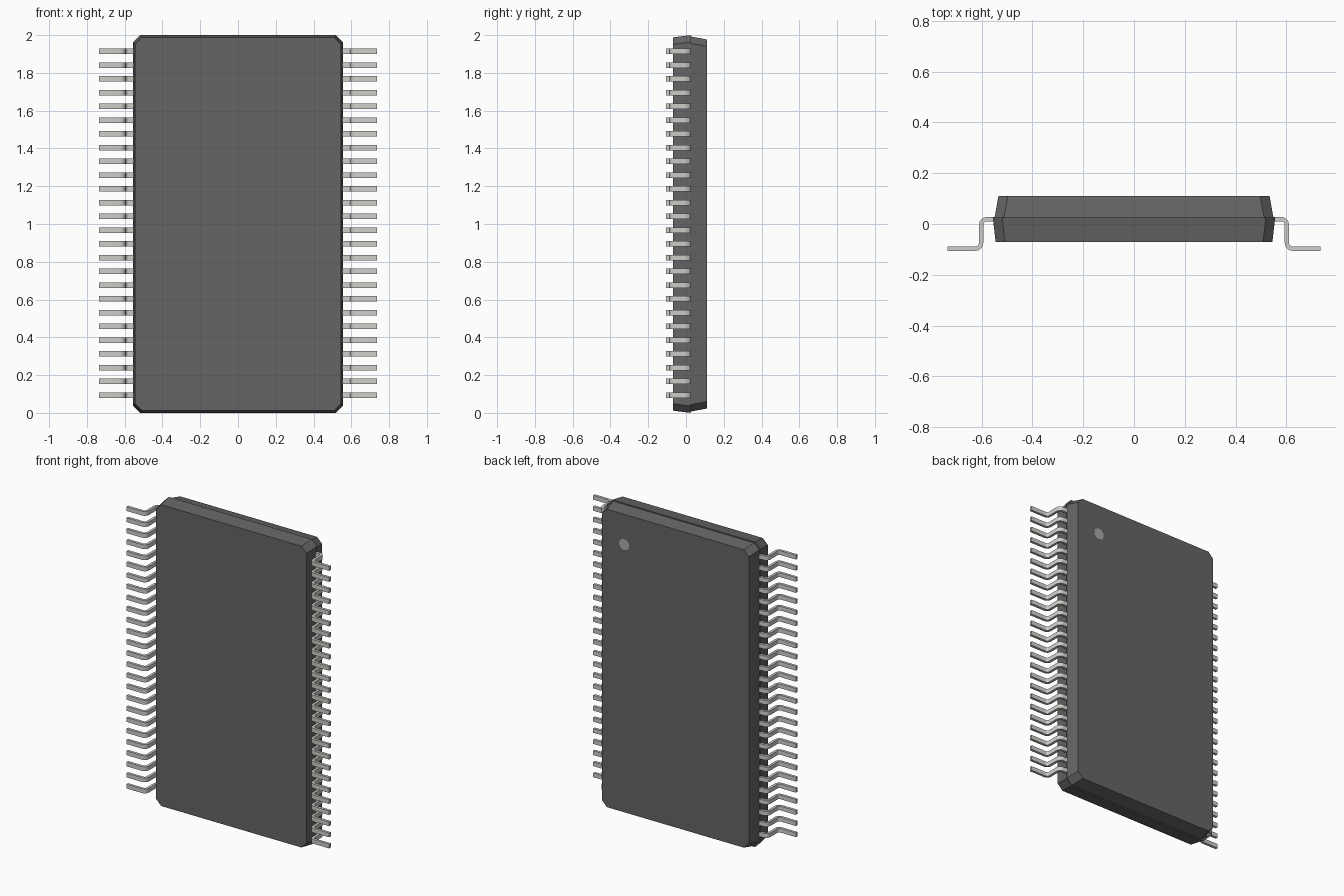
import bpy, bmesh, math
from mathutils import Vector

if "Cube" in bpy.data.objects:
    bpy.data.objects.remove(bpy.data.objects["Cube"])

ZC = 1.0  # mid height of the package


def material(name, c):
    m = bpy.data.materials.new(name)
    m.diffuse_color = (*c, 1)
    m.use_nodes = True
    m.node_tree.nodes["Principled BSDF"].inputs["Base Color"].default_value = m.diffuse_color
    return m


dark = material("dark_resin", (0.13, 0.13, 0.13))
metal = material("tin", (0.62, 0.62, 0.59))
mark = material("mark_grey", (0.4, 0.4, 0.38))


def finish(name, bm, mat):
    bmesh.ops.recalc_face_normals(bm, faces=bm.faces)
    me = bpy.data.meshes.new(name)
    bm.to_mesh(me)
    bm.free()
    ob = bpy.data.objects.new(name, me)
    bpy.context.collection.objects.link(ob)
    me.materials.append(mat)
    return ob


def ring(bm, y, hx, hz, c):
    # chamfered rectangle facing along y
    pts = [(hx - c, hz), (hx, hz - c), (hx, c - hz), (hx - c, -hz),
           (c - hx, -hz), (-hx, c - hz), (-hx, hz - c), (c - hx, hz)]
    return [bm.verts.new((x, y, ZC + z)) for x, z in pts]


# Moulded body: two tapered halves meeting at a small parting step
bm = bmesh.new()
rings = [ring(bm, *r) for r in [(-0.07, 0.545, 0.988, 0.037),
                                (0.025, 0.556, 1.0, 0.037),
                                (0.025, 0.549, 0.993, 0.037),
                                (0.11, 0.534, 0.977, 0.037)]]
for a, b in zip(rings, rings[1:]):
    for i in range(8):
        j = (i + 1) % 8
        bm.faces.new((a[i], a[j], b[j], b[i]))
bm.faces.new(rings[0])
bm.faces.new(rings[-1])
finish("package_body", bm, dark)


def lead_profile(r_mid=0.022, t=0.017, steps=4):
    # gull-wing strip outline: two opposite quarter bends
    x, top, foot = 0.602, 0.019, -0.097
    path = [(Vector((0.53, top)), Vector((0, 1)))]
    for i in range(steps + 1):
        a = math.pi / 2 * (1 - i / steps)
        n = Vector((math.cos(a), math.sin(a)))
        path.append((Vector((x - r_mid, top - r_mid)) + n * r_mid, n))
    for i in range(steps + 1):
        a = math.pi + math.pi / 2 * i / steps
        n = Vector((math.cos(a), math.sin(a)))
        path.append((Vector((x + r_mid, foot + r_mid)) + n * r_mid, -n))
    path.append((Vector((0.735, foot)), Vector((0, 1))))
    return ([p + n * t / 2 for p, n in path], [p - n * t / 2 for p, n in path])


# One lead, arrayed up the side and mirrored across the body
outer, inner = lead_profile()
bm = bmesh.new()
z0, w = 0.094, 0.028
sections = [[bm.verts.new((p.x, p.y, z0 + dz)) for p, dz in
             ((o, -w / 2), (o, w / 2), (i, w / 2), (i, -w / 2))]
            for o, i in zip(outer, inner)]
for a, b in zip(sections, sections[1:]):
    for i in range(4):
        j = (i + 1) % 4
        bm.faces.new((a[i], a[j], b[j], b[i]))
bm.faces.new(sections[0])
bm.faces.new(sections[-1])
leads = finish("leads", bm, metal)
arr = leads.modifiers.new("row", "ARRAY")
arr.count = 26
arr.use_relative_offset = False
arr.use_constant_offset = True
arr.constant_offset_displace = (0, 0, 0.0728)
leads.modifiers.new("both_sides", "MIRROR").use_axis[0] = True
bpy.context.view_layer.objects.active = leads
leads.select_set(True)
bpy.ops.object.shade_smooth_by_angle(angle=math.radians(35))

# Round orientation mark on the back face
bpy.ops.mesh.primitive_cylinder_add(vertices=32, radius=0.037, depth=0.01,
                                    location=(0.37, 0.106, 1.78),
                                    rotation=(math.pi / 2, 0, 0))
dot = bpy.context.object
dot.name = "orientation_mark"
dot.data.materials.append(mark)
